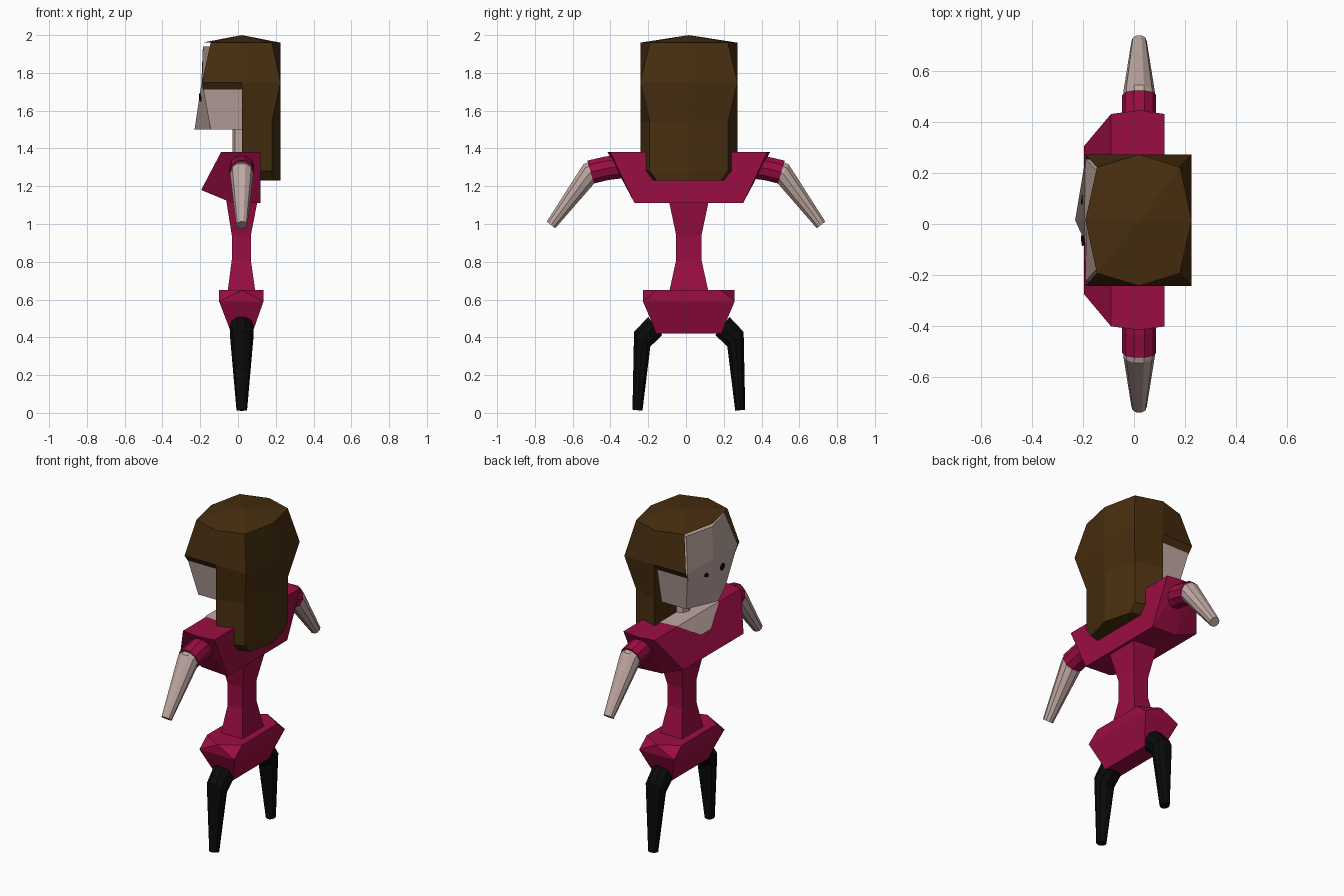
import bpy, bmesh, math
from mathutils import Vector

if "Cube" in bpy.data.objects:
    bpy.data.objects.remove(bpy.data.objects["Cube"])

XC, YC = 0.02, 0.015   # body axis


def material(name, rgb):
    m = bpy.data.materials.new(name)
    m.diffuse_color = (*rgb, 1)
    m.use_nodes = True
    m.node_tree.nodes["Principled BSDF"].inputs["Base Color"].default_value = m.diffuse_color
    return m


SKIN = material("skin", (0.52, 0.39, 0.36))
HAIR = material("brown_hair", (0.065, 0.028, 0.005))
DRESS = material("magenta_cloth", (0.33, 0.004, 0.055))
BLACK = material("black", (0.003, 0.003, 0.003))


def finish(name, bm, mat):
    bmesh.ops.recalc_face_normals(bm, faces=bm.faces)
    me = bpy.data.meshes.new(name)
    bm.to_mesh(me)
    bm.free()
    me.materials.append(mat)
    ob = bpy.data.objects.new(name, me)
    bpy.context.collection.objects.link(ob)
    return ob


def hull(name, half, mat):
    """Convex solid from points (x, half width, z), mirrored across the body axis."""
    bm = bmesh.new()
    for x, w, z in half:
        for s in (1, -1):
            bm.verts.new((x, YC + s * w, z))
    bmesh.ops.convex_hull(bm, input=bm.verts)
    bmesh.ops.dissolve_limit(bm, angle_limit=0.01, verts=bm.verts, edges=bm.edges)
    return finish(name, bm, mat)


def loft(name, rings, mat, skip=(), apex=None, cap_start=True):
    """Skin through rings; skip holds (level, side) pairs left open."""
    bm = bmesh.new()
    vs = [[bm.verts.new(p) for p in r] for r in rings]
    n = len(vs[0])
    for k in range(len(vs) - 1):
        for i in range(n):
            if (k, i) not in skip:
                j = (i + 1) % n
                bm.faces.new((vs[k][i], vs[k][j], vs[k + 1][j], vs[k + 1][i]))
    if cap_start:
        bm.faces.new(vs[0][::-1])
    if apex:
        a = bm.verts.new(apex)
        for i in range(n):
            bm.faces.new((vs[-1][i], vs[-1][(i + 1) % n], a))
    else:
        bm.faces.new(vs[-1])
    return finish(name, bm, mat)


def ring8(z, front, back, w, cx, cw, tip=0):
    """Eight points: side middles plus corners pulled in by cx, cw."""
    half = [(front + cx, w - cw), (XC, w), (back - cx, w - cw)]
    return ([(front - tip, YC, z)] + [(x, YC + y, z) for x, y in half] + [(back, YC, z)]
            + [(x, YC - y, z) for x, y in reversed(half)])


def limb(name, side, y0, stations, mat, n=10):
    """Tapered tube in the y-z plane; stations are (y, z, radius, axis tilt in degrees)."""
    rings = []
    for y, z, r, tilt in stations:
        t = math.radians(tilt)
        ring = []
        for i in range(n):
            a = 2 * math.pi * i / n
            u = r * math.sin(a)
            ring.append((XC + r * math.cos(a), y0 + side * (y + u * math.sin(t)),
                         z + u * math.cos(t)))
        rings.append(ring)
    return loft(name, rings, mat)


# head and neck
loft("head", [ring8(1.50, -0.19, 0.12, 0.19, 0.045, 0.0, 0.04),
              ring8(1.745, -0.19, 0.20, 0.24, 0, 0, 0.004),
              ring8(1.94, -0.186, 0.20, 0.24, 0.045, 0.055)], SKIN)
limb("neck", 1, YC, [(0, 1.34, 0.05, 90), (0, 1.52, 0.05, 90)], SKIN, 8)
bpy.data.objects["neck"].data.clear_geometry()
neck_rings = [[(XC + 0.05 * math.cos(i * math.pi / 4), YC + 0.05 * math.sin(i * math.pi / 4), z)
               for i in range(8)] for z in (1.34, 1.52)]
bpy.data.objects.remove(bpy.data.objects["neck"])
loft("neck", neck_rings, SKIN)

# eyes: thin discs on the two slanted cheeks
for s, label in ((1, "left"), (-1, "right")):
    n = Vector((-1, s * 0.10, -0.12)).normalized()
    bm = bmesh.new()
    bmesh.ops.create_cone(bm, cap_ends=True, segments=10, radius1=0.021, radius2=0.021, depth=0.008)
    bm.transform(n.to_track_quat('Z', 'Y').to_matrix().to_4x4())
    bmesh.ops.translate(bm, verts=bm.verts, vec=(-0.200, YC + s * 0.08, 1.67))
    finish(label + "_eye", bm, BLACK)

# hair cap, open above the face
loft("hair_cap", [ring8(1.70, -0.185, 0.20, 0.225, 0, 0),
                  ring8(1.75, -0.19, 0.225, 0.257, 0, 0),
                  ring8(1.96, -0.19, 0.225, 0.257, 0.045, 0.05)],
     HAIR, skip=[(k, i) for k in (0, 1) for i in (0, 7)], apex=(XC, YC, 2.0), cap_start=False)


# long hair down the back
def back_ring(z, w, cx, cw, xb=0.225):
    half = [(XC, w), (xb - cx, w - cw)]
    return ([(x, YC + y, z) for x, y in half] + [(xb, YC, z)]
            + [(x, YC - y, z) for x, y in reversed(half)])


loft("back_hair", [back_ring(1.23, 0.21, 0.045, 0.04), back_ring(1.28, 0.257, 0.045, 0.05),
                   back_ring(1.54, 0.257, 0.045, 0.05), back_ring(1.75, 0.257, 0, 0)], HAIR)

# chest, waist and hips
hull("chest", [(-0.09, 0.415, 1.38), (0.02, 0.43, 1.38), (0.12, 0.415, 1.38),
               (-0.195, 0.29, 1.18), (-0.05, 0.287, 1.12), (0.12, 0.287, 1.11)], DRESS)
waist = [(0.64, -0.055, 0.092, 0.104), (0.81, -0.033, 0.068, 0.067),
         (0.94, -0.033, 0.068, 0.067), (1.13, -0.063, 0.105, 0.107)]
loft("waist", [[(a, YC + w, z), (b, YC + w, z), (b, YC - w, z), (a, YC - w, z)]
               for z, a, b, w in waist], DRESS)
hull("hips", [(-0.10, 0.17, 0.65), (0.135, 0.17, 0.65), (0.02, 0.243, 0.65),
              (-0.10, 0.243, 0.59), (0.135, 0.243, 0.59),
              (-0.035, 0.17, 0.42), (0.075, 0.17, 0.42)], DRESS)

# bare neckline plate following the chest top and front slope
bm = bmesh.new()
rows = [[bm.verts.new((x, YC + s * w, z)) for s in (1, -1)]
        for x, w, z in ((0.10, 0.22, 1.384), (-0.093, 0.20, 1.384), (-0.146, 0.05, 1.288))]
for a, b in zip(rows, rows[1:]):
    bm.faces.new((a[0], a[1], b[1], b[0]))
finish("neckline", bm, SKIN)

# arms, sleeves and legs
for s, label in ((1, "left"), (-1, "right")):
    limb(label + "_sleeve", s, 0, [(0.34, 1.305, 0.066, 5), (0.42, 1.295, 0.066, 8),
                                   (0.505, 1.275, 0.066, 16)], DRESS)
    limb(label + "_arm", s, 0, [(0.48, 1.28, 0.060, 14), (0.515, 1.265, 0.062, 28),
                                (0.715, 0.995, 0.030, 52)], SKIN)
    limb(label + "_leg", s, YC, [(0.178, 0.46, 0.064, 38), (0.247, 0.39, 0.061, 48),
                                 (0.272, 0.014, 0.028, 84)], BLACK)
